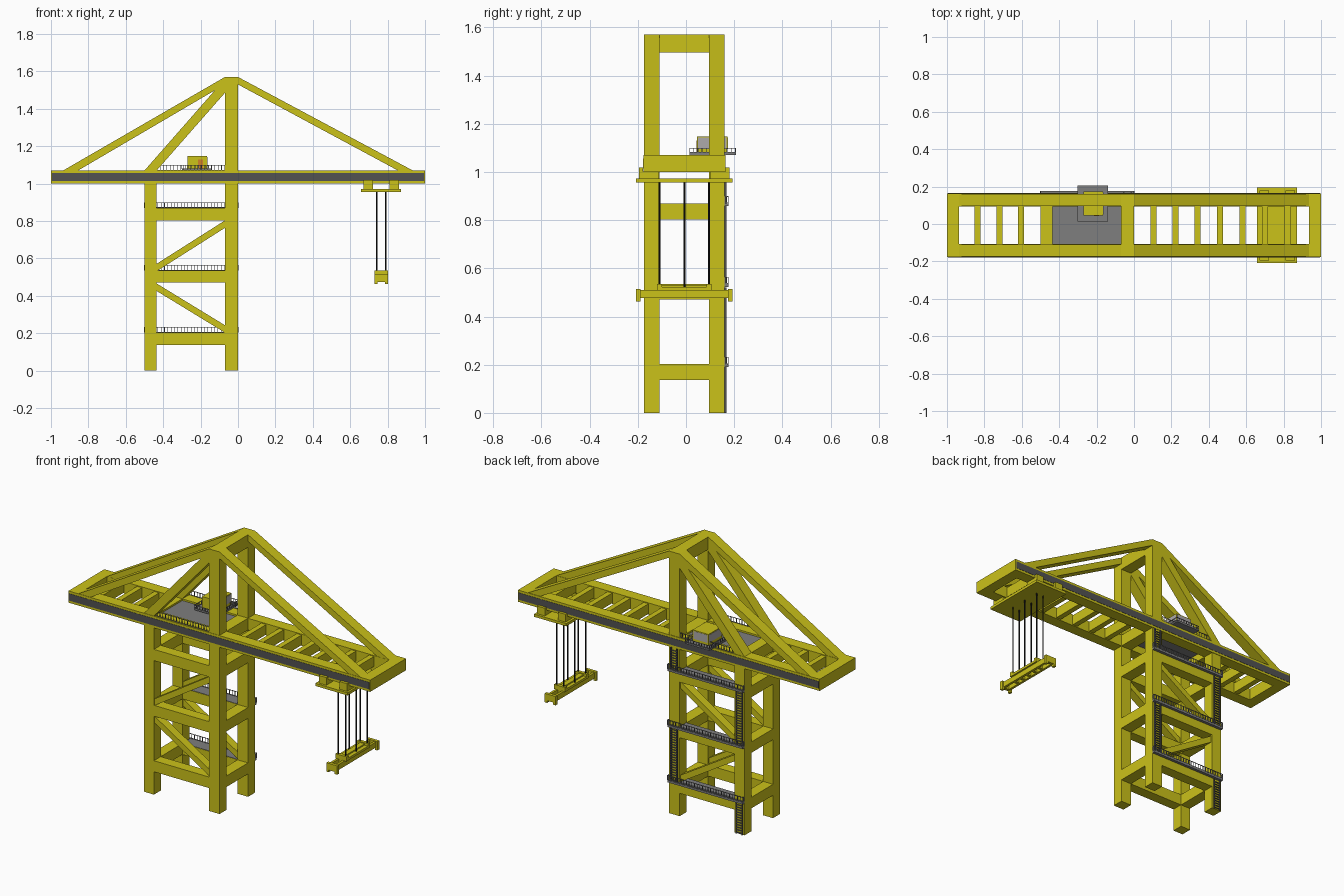
import bpy, bmesh


def mat(name, c):
    m = bpy.data.materials.new(name)
    m.diffuse_color = (*c, 1)
    return m


YEL = mat("yellow_paint", (0.60, 0.54, 0.01))
DARK = mat("dark_grey", (0.085, 0.085, 0.085))
GREY = mat("deck_grey", (0.21, 0.21, 0.21))
PALE = mat("window_grey", (0.42, 0.40, 0.40))
BLACK = mat("cable_black", (0.01, 0.01, 0.01))
ORANGE = mat("door_orange", (0.65, 0.22, 0.02))


def finish(name, bm, m):
    bmesh.ops.recalc_face_normals(bm, faces=bm.faces)
    me = bpy.data.meshes.new(name)
    bm.to_mesh(me)
    bm.free()
    me.materials.append(m)
    ob = bpy.data.objects.new(name, me)
    bpy.context.collection.objects.link(ob)
    return ob


def boxes(name, items, m=YEL):
    """One object from boxes given as (x0, x1, y0, y1, z0, z1)."""
    bm = bmesh.new()
    for x0, x1, y0, y1, z0, z1 in items:
        vs = bmesh.ops.create_cube(bm, size=1)["verts"]
        for v in vs:
            v.co = ((x0 + x1) / 2 + v.co.x * (x1 - x0),
                    (y0 + y1) / 2 + v.co.y * (y1 - y0),
                    (z0 + z1) / 2 + v.co.z * (z1 - z0))
    return finish(name, bm, m)


def prism(name, profile, y0, y1, m=YEL):
    """Extrude an x-z profile along y."""
    bm = bmesh.new()
    f = bm.faces.new([bm.verts.new((x, y0, z)) for x, z in profile])
    r = bmesh.ops.extrude_face_region(bm, geom=[f])
    for v in r["geom"]:
        if isinstance(v, bmesh.types.BMVert):
            v.co.y = y1
    return finish(name, bm, m)


def rail(p0, p1, z, h=0.03, gap=0.018, t=0.003):
    """Boxes of a straight handrail from p0 to p1 (axis aligned)."""
    (xa, ya), (xb, yb) = p0, p1
    n = max(2, round((abs(xb - xa) + abs(yb - ya)) / gap))
    out = [(min(xa, xb) - t / 2, max(xa, xb) + t / 2, min(ya, yb) - t / 2,
            max(ya, yb) + t / 2, z + k - t, z + k) for k in (h, 0.004)]
    for i in range(n + 1):
        x, y = xa + (xb - xa) * i / n, ya + (yb - ya) * i / n
        out.append((x - t / 2, x + t / 2, y - t / 2, y + t / 2, z, z + h))
    return out


SIDES = {"front": (-0.175, -0.11), "back": (0.095, 0.16)}
REAR, FORE = (-0.5, -0.435), (-0.07, 0.0)
LEVELS = [(0.137, 0.203), (0.47, 0.535), (0.803, 0.87)]

# legs, side beams, braces and stays on both sides
for s, (y0, y1) in SIDES.items():
    boxes(s + "_rear_leg", [(*REAR, y0, y1, 0, 1.01)])
    boxes(s + "_mast_leg", [(*FORE, y0, y1, 0, 1.57)])
    boxes(s + "_side_beams", [(-0.437, -0.068, y0, y1, a, b) for a, b in LEVELS])
    yc = (y0 + y1) / 2
    prism(s + "_lower_brace", [(-0.437, 0.467), (-0.07, 0.243), (-0.07, 0.203), (-0.437, 0.427)], yc - 0.025, yc + 0.025)
    prism(s + "_upper_brace", [(-0.437, 0.57), (-0.07, 0.803), (-0.07, 0.763), (-0.437, 0.53)], yc - 0.025, yc + 0.025)
    prism(s + "_fore_stay", [(0, 1.57), (0.935, 1.07), (0.855, 1.07), (0, 1.53)], y0, y1)
    prism(s + "_back_stay", [(-0.07, 1.57), (-0.935, 1.07), (-0.855, 1.07), (-0.07, 1.53)], y0, y1)
    prism(s + "_inner_stay", [(-0.07, 1.56), (-0.5, 1.07), (-0.435, 1.07), (-0.07, 1.485)], y0, y1)

# portal cross beams and mast head
boxes("cross_beams", [(*x, -0.112, 0.097, a, b) for x in (REAR, FORE) for a, b in LEVELS])
boxes("mast_head_beam", [(*FORE, -0.112, 0.097, 1.495, 1.57)])

# main boom with its side strips
boxes("boom_girders", [(-1, 1, -0.177, -0.108, 1.0, 1.07), (-1, 1, 0.094, 0.163, 1.0, 1.07)])
boxes("boom_main_cross_beams", [(a, b, -0.11, 0.096, 1.0, 1.07)
                                for a, b in ((-1, -0.935), REAR, FORE, (0.935, 1))])
boxes("boom_rungs", [(x - 0.016, x + 0.016, -0.11, 0.096, 1.005, 1.065)
                     for x in (-0.837, -0.719, -0.604, 0.105, 0.222, 0.34, 0.46, 0.58, 0.70, 0.82)])
boxes("boom_side_strips", [(-0.995, 0.995, y - 0.001, y + 0.001, 1.014, 1.056) for y in (-0.1775, 0.1635)], DARK)
boxes("machinery_deck", [(-0.437, -0.068, -0.11, 0.096, 1.045, 1.06)], GREY)
boxes("deck_railings", rail((-0.435, -0.17), (-0.07, -0.17), 1.07)
      + rail((-0.435, 0.158), (-0.07, 0.158), 1.07), GREY)

# service walkways on the back side
walk, fence = [], []
for _, z in LEVELS:
    walk += [(-0.5, 0, 0.16, 0.177, z - 0.012, z), (-0.437, -0.068, 0.097, 0.161, z - 0.002, z + 0.002)]
    fence += rail((-0.5, 0.175), (0, 0.175), z)
    fence += rail((-0.5, 0.162), (-0.5, 0.175), z) + rail((0, 0.162), (0, 0.175), z)
boxes("walkways", walk, GREY)
boxes("walkway_railings", fence, GREY)

# ladders zigzag between the walkways
steps = []
for x, za, zb in ((-0.468, 0, 0.19), (-0.035, 0.2, 0.52), (-0.468, 0.535, 0.86), (-0.035, 0.87, 1.0)):
    steps += [(x + d - 0.003, x + d + 0.003, 0.16, 0.168, za, zb) for d in (-0.02, 0.02)]
    n = int((zb - za) / 0.015)
    steps += [(x - 0.02, x + 0.02, 0.161, 0.166, za + i * 0.015 + 0.005, za + i * 0.015 + 0.010) for i in range(n)]
boxes("ladders", steps, DARK)

# operator cabin on its platform
boxes("cabin_platform", [(-0.30, -0.14, 0.015, 0.207, 1.07, 1.078)], GREY)
boxes("cabin_railings", rail((-0.30, 0.015), (-0.14, 0.015), 1.078, 0.022) + rail((-0.30, 0.205), (-0.14, 0.205), 1.078, 0.022)
      + rail((-0.30, 0.015), (-0.30, 0.205), 1.078, 0.022) + rail((-0.14, 0.015), (-0.14, 0.205), 1.078, 0.022), GREY)
boxes("cabin", [(-0.27, -0.165, 0.045, 0.173, 1.078, 1.147)])
boxes("cabin_windows", [(x - 0.001, x + 0.001, 0.05, 0.168, 1.095, 1.142) for x in (-0.27, -0.165)]
      + [(-0.265, -0.17, 0.172, 0.174, 1.095, 1.142)], PALE)
boxes("cabin_door", [(-0.215, -0.188, 0.043, 0.046, 1.079, 1.13)], ORANGE)

# trolley under the boom
boxes("trolley_plate", [(0.658, 0.872, -0.208, 0.194, 0.956, 0.972)])
boxes("trolley_hangers", [(a, b, y0, y1, 0.97, z)
                          for a, b in ((0.672, 0.722), (0.81, 0.86))
                          for y0, y1, z in ((-0.195, -0.115, 1.001), (0.1, 0.18, 1.001),
                                            (-0.195, -0.178, 1.018), (0.164, 0.18, 1.018))])

# hoist cables
bm = bmesh.new()
for x in (0.743, 0.79):
    for y in (-0.11, -0.007, 0.095):
        vs = bmesh.ops.create_cone(bm, cap_ends=True, segments=8, radius1=0.004, radius2=0.004, depth=0.45)["verts"]
        bmesh.ops.translate(bm, verts=vs, vec=(x, y, 0.735))
finish("hoist_cables", bm, BLACK)

# container spreader: ladder frame with end pieces and head block
boxes("spreader_frame", [(a, b, -0.2, 0.185, 0.477, 0.51) for a, b in ((0.738, 0.752), (0.778, 0.792))]
      + [(0.75, 0.78, y - 0.008, y + 0.008, 0.48, 0.508) for y in (-0.11, -0.06, -0.007, 0.046, 0.095)])
boxes("spreader_ends", [(0.73, 0.802, y - 0.009, y + 0.009, 0.475, 0.515) for y in (-0.198, 0.183)]
      + [(a, b, y - 0.009, y + 0.009, 0.462, 0.476) for y in (-0.198, 0.183) for a, b in ((0.73, 0.746), (0.786, 0.802))])
boxes("spreader_head", [(a, b, -0.12, 0.105, 0.508, 0.522) for a, b in ((0.73, 0.755), (0.777, 0.802))]
      + [(0.73, 0.802, y - 0.01, y + 0.01, 0.508, 0.536) for y in (-0.11, 0.095)]
      + [(0.75, 0.78, -0.1, 0.085, 0.508, 0.53)])
